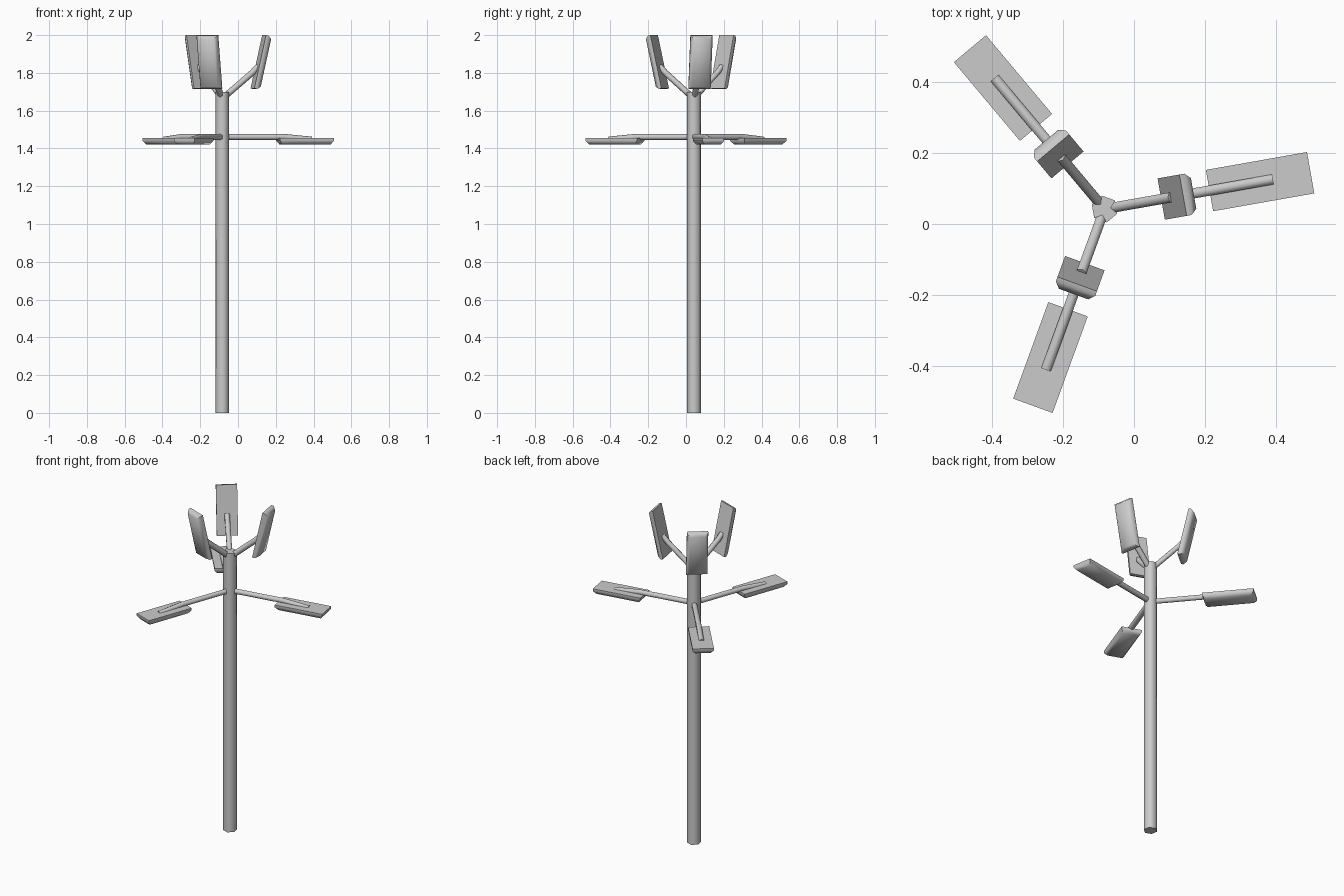
import bpy, bmesh
from math import radians, cos, sin, pi
from mathutils import Vector

if "Cube" in bpy.data.objects:
    bpy.data.objects.remove(bpy.data.objects["Cube"])

CX, CY = -0.083, 0.042
ANGLES = {"right": 10, "back": 130, "front": 250}


def finish(name, bm):
    bmesh.ops.recalc_face_normals(bm, faces=bm.faces)
    me = bpy.data.meshes.new(name)
    bm.to_mesh(me)
    bm.free()
    me.shade_smooth()
    me.set_sharp_from_angle(angle=radians(65))
    ob = bpy.data.objects.new(name, me)
    bpy.context.collection.objects.link(ob)
    return ob


def skin(name, rings):
    """Join equal-sized vertex rings into a capped solid."""
    bm = bmesh.new()
    rows = [[bm.verts.new(p) for p in ring] for ring in rings]
    n = len(rows[0])
    for a, b in zip(rows, rows[1:]):
        for i in range(n):
            j = (i + 1) % n
            bm.faces.new((a[i], a[j], b[j], b[i]))
    bm.faces.new(rows[0])
    bm.faces.new(rows[-1])
    return finish(name, bm)


def arm(name, path, radius, deg, sides=6):
    """Tube along an (r, z) path in the vertical plane, turned around the pole."""
    pts = [Vector((r, 0, z)) for r, z in path]
    rings = []
    for i, p in enumerate(pts):
        t = (pts[min(i + 1, len(pts) - 1)] - pts[max(i - 1, 0)]).normalized()
        up = Vector((-t.z, 0, t.x))
        rings.append([p + radius * (cos(a) * Vector((0, 1, 0)) + sin(a) * up)
                      for a in (2 * pi * k / sides + pi / 6 for k in range(sides))])
    place(skin(name, rings), deg)


def panel(name, start, tilt, deg):
    """Flat-backed panel with chamfered front; tilt is its angle above horizontal."""
    u = Vector((cos(tilt), 0, sin(tilt)))
    n = Vector((sin(tilt), 0, -cos(tilt)))
    v = Vector((0, 1, 0))
    o = Vector((start[0], 0, start[1]))
    rings = []
    for inset, depth in ((0, 0), (0, 0.014), (0.015, 0.034)):
        w, a, b = 0.059 - inset, inset, 0.289 - inset
        rings.append([o + u * s + v * t + n * depth
                      for s, t in ((a, -w), (b, -w), (b, w), (a, w))])
    place(skin(name, rings), deg)


def place(ob, deg):
    ob.location = (CX, CY, 0)
    ob.rotation_euler.z = radians(deg)


# Pole
place(skin("pole", [[(0.038 * cos(k * pi / 3), 0.038 * sin(k * pi / 3), z)
                     for k in range(6)] for z in (0, 1.70)]), 40)

for side, deg in ANGLES.items():
    # Horizontal lower arm and panel
    arm(f"{side}_lower_arm", [(0.0, 1.461), (0.325, 1.461), (0.48, 1.446)], 0.0165, deg)
    panel(f"{side}_lower_panel", (0.30, 1.4545), 0.0, deg)
    # Raised upper arm and leaning panel
    arm(f"{side}_upper_arm", [(0.005, 1.668), (0.16, 1.80), (0.193, 1.835)], 0.0165, deg)
    panel(f"{side}_upper_panel", (0.162, 1.718), radians(90 - 12.5), deg)
